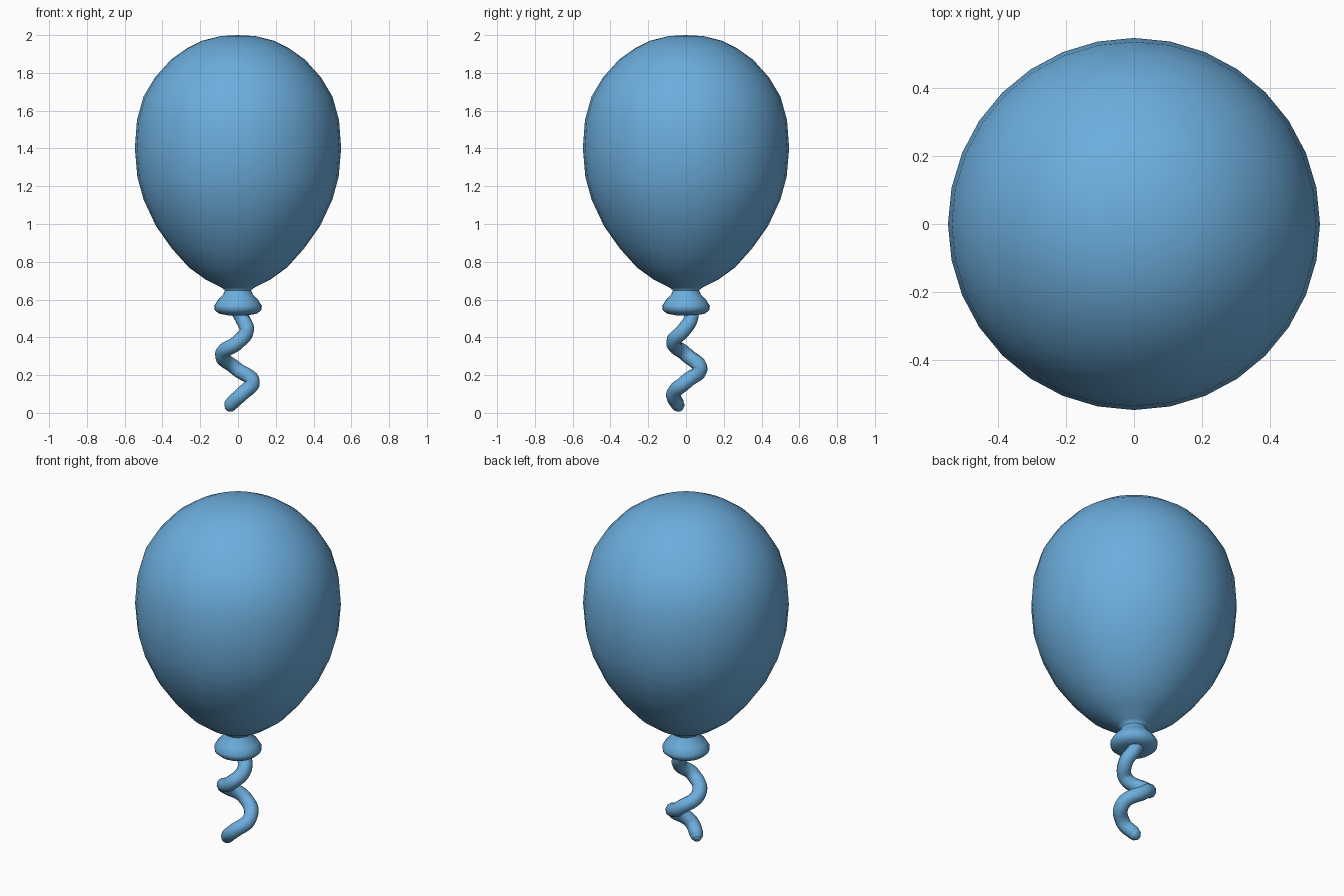
import bpy, bmesh, math

if "Cube" in bpy.data.objects:
    bpy.data.objects.remove(bpy.data.objects["Cube"])

blue = bpy.data.materials.new("balloon blue")
colour = (0.15, 0.42, 0.72, 1)
blue.use_nodes = True
blue.diffuse_color = colour
blue.node_tree.nodes["Principled BSDF"].inputs["Base Color"].default_value = colour


def lathe(name, profile, segments):
    """Spin a (radius, height) profile, from bottom to top, around z."""
    bm = bmesh.new()
    verts = [bm.verts.new((r, 0, z)) for r, z in profile]
    edges = [bm.edges.new(pair) for pair in zip(verts, verts[1:])]
    bmesh.ops.spin(bm, geom=verts + edges, cent=(0, 0, 0), axis=(0, 0, 1),
                   angle=math.tau, steps=segments)
    bmesh.ops.remove_doubles(bm, verts=bm.verts, dist=0.0005)
    bmesh.ops.recalc_face_normals(bm, faces=bm.faces)
    for face in bm.faces:
        face.smooth = True
    mesh = bpy.data.meshes.new(name)
    bm.to_mesh(mesh)
    bm.free()
    mesh.materials.append(blue)
    obj = bpy.data.objects.new(name, mesh)
    bpy.context.collection.objects.link(obj)
    return obj


# Inflated body narrowing down into the neck
lathe("balloon_body", [
    (0.07, 0.62), (0.07, 0.65), (0.09, 0.665), (0.17, 0.705), (0.26, 0.77),
    (0.35, 0.87), (0.435, 0.99), (0.5, 1.13), (0.533, 1.25), (0.546, 1.4),
    (0.535, 1.55), (0.5, 1.675), (0.44, 1.775), (0.355, 1.87), (0.27, 1.93),
    (0.19, 1.97), (0.09, 1.995), (0, 2)], 32)

# Flared lip under the neck
lathe("balloon_knot", [
    (0, 0.53), (0.05, 0.516), (0.1, 0.525), (0.124, 0.545), (0.126, 0.567),
    (0.105, 0.6), (0.078, 0.628), (0.069, 0.65)], 24)

# Curled string: x, y, z and relative thickness, rounded off at the lower end
path = [
    (0.0, 0.03, 0.54, 1), (0.025, 0.025, 0.495, 1), (0.046, -0.015, 0.435, 1),
    (0.0, -0.066, 0.375, 1), (-0.083, 0.0, 0.31, 1), (-0.01, 0.075, 0.235, 1),
    (0.077, 0.0, 0.165, 1), (0.02, -0.066, 0.1, 1), (-0.035, -0.045, 0.047, 0.95),
    (-0.046, -0.034, 0.03, 0.8), (-0.053, -0.026, 0.02, 0.45), (-0.055, -0.023, 0.017, 0.05)]
curve = bpy.data.curves.new("string", "CURVE")
curve.dimensions = "3D"
curve.bevel_depth = 0.039
curve.bevel_resolution = 3
curve.resolution_u = 8
curve.use_fill_caps = True
spline = curve.splines.new("BEZIER")
spline.bezier_points.add(len(path) - 1)
for point, (x, y, z, thickness) in zip(spline.bezier_points, path):
    point.co = (x, y, z)
    point.radius = thickness
    point.handle_left_type = point.handle_right_type = "AUTO"
curve.materials.append(blue)
string = bpy.data.objects.new("string", curve)
bpy.context.collection.objects.link(string)

# Turn the string into a smooth mesh
bpy.ops.object.select_all(action="DESELECT")
string.select_set(True)
bpy.context.view_layer.objects.active = string
bpy.ops.object.convert(target="MESH")
bpy.ops.object.shade_smooth()
